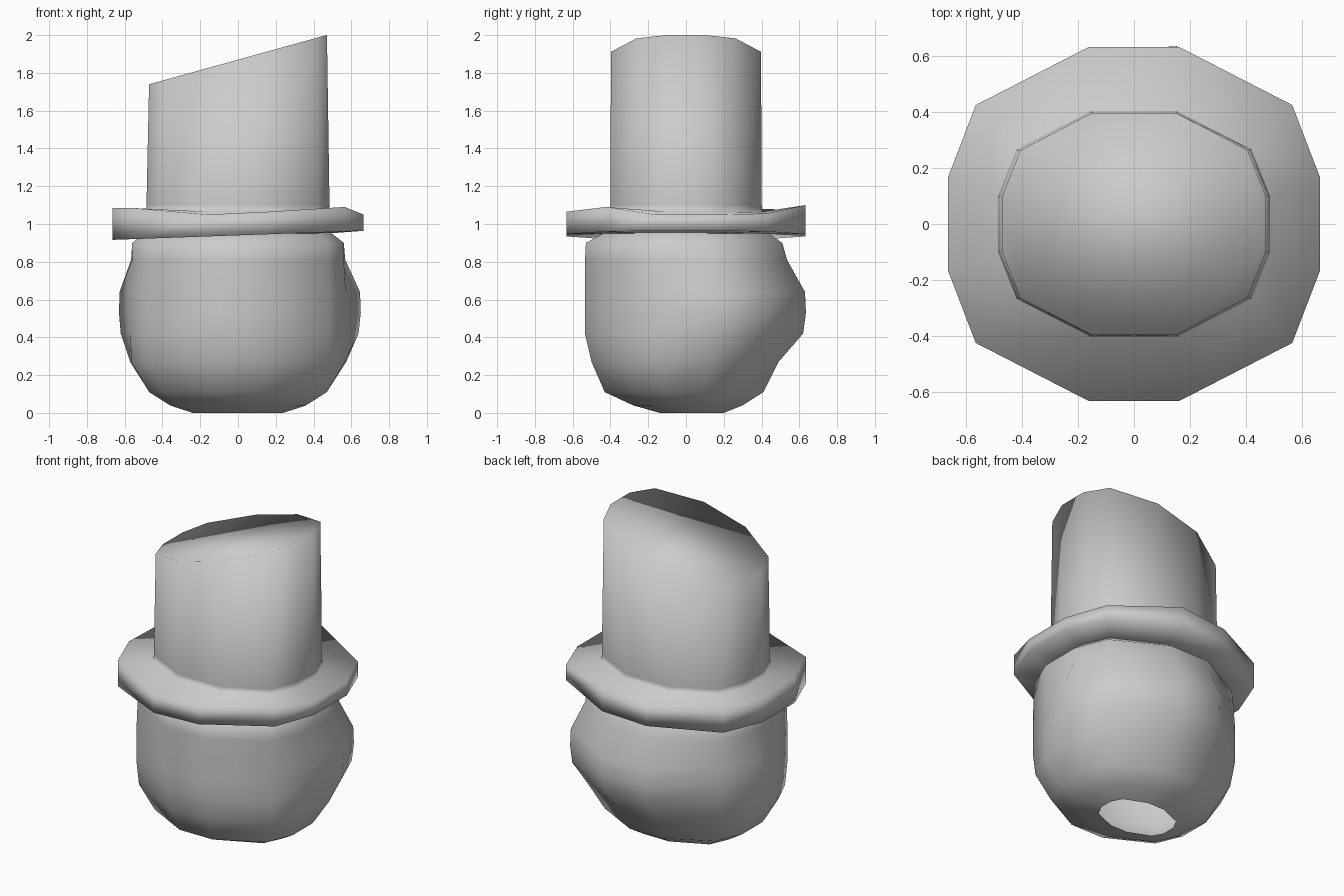
import bpy, bmesh

if "Cube" in bpy.data.objects:
    bpy.data.objects.remove(bpy.data.objects["Cube"])


def ring(quad, a=1.0, b=1.0, cy=0.0):
    """Twelve-sided outline mirrored from three points in one quadrant."""
    q = [(x * a, y * b) for x, y in quad]
    pts = q + [(-x, y) for x, y in q[::-1]]
    pts += [(-x, -y) for x, y in q] + [(x, -y) for x, y in q[::-1]]
    return [(x, y + cy) for x, y in pts]


def loft(name, rings, cap_end=False):
    """Skin quads between successive rings of 3D points."""
    bm = bmesh.new()
    rows = [[bm.verts.new(p) for p in r] for r in rings]
    for lo, hi in zip(rows, rows[1:]):
        n = len(lo)
        for i in range(n):
            j = (i + 1) % n
            bm.faces.new((lo[i], lo[j], hi[j], hi[i]))
    if cap_end:
        bm.faces.new(rows[-1])
    for f in bm.faces:
        f.smooth = True
    me = bpy.data.meshes.new(name)
    bm.to_mesh(me)
    bm.free()
    ob = bpy.data.objects.new(name, me)
    bpy.context.collection.objects.link(ob)
    return ob


# Head: rounded cup, open underneath, with a lump at the back right
HEAD = [(1, .25), (.85, .65), (.25, 1)]
LUMP = {0: (.08, .02), 1: (.065, .055), 2: (.01, .10), 3: (0, .08), 5: (-.06, 0)}
# z, half width, half depth, y centre, lump strength
LEVELS = [(0, .24, .17, .03, 0), (.04, .36, .29, .01, 0),
          (.11, .47, .42, -.01, 0), (.27, .565, .49, -.01, .1),
          (.42, .57, .535, 0, .85), (.53, .57, .535, 0, 1),
          (.64, .57, .535, 0, .95), (.81, .56, .53, -.005, .1),
          (.90, .56, .52, -.01, 0), (.955, .49, .43, 0, 0)]
head_rings = []
for z, a, b, cy, k in LEVELS:
    row = []
    for i, (x, y) in enumerate(ring(HEAD, a, b, cy)):
        dx, dy = LUMP.get(i, (0, 0))
        row.append((x + k * dx, y + k * dy, z))
    head_rings.append(row)
loft("head", head_rings)

# Hat: wavy brim, then a crown cut off by a slanted plane
BRIM = [(.665, .165), (.565, .425), (.16, .633)]
CROWN = [(.487, .1), (.42, .267), (.155, .403)]
WAVE = [1.05, 1.055, 1.10, 1.07, 1.08, 1.075, 1.085, 1.085, 1.05, 1.065, 1.09, 1.05]

under = [(x, y, .95) for x, y in ring(HEAD, .48, .42)]
low = [(x, y, .94 + .036 * x) for x, y in ring(BRIM)]
high = [(x, y, WAVE[i]) for i, (x, y) in enumerate(ring(BRIM))]
base = [(x, y, 1.065) for x, y in ring(CROWN)]
collar = [(x, y, 1.10) for x, y in ring(CROWN, .995, .995)]
top = [(x, y, 1.87 + .277 * x) for x, y in ring(CROWN, .967, .985)]
loft("top_hat", [under, low, high, base, collar, top], cap_end=True)
